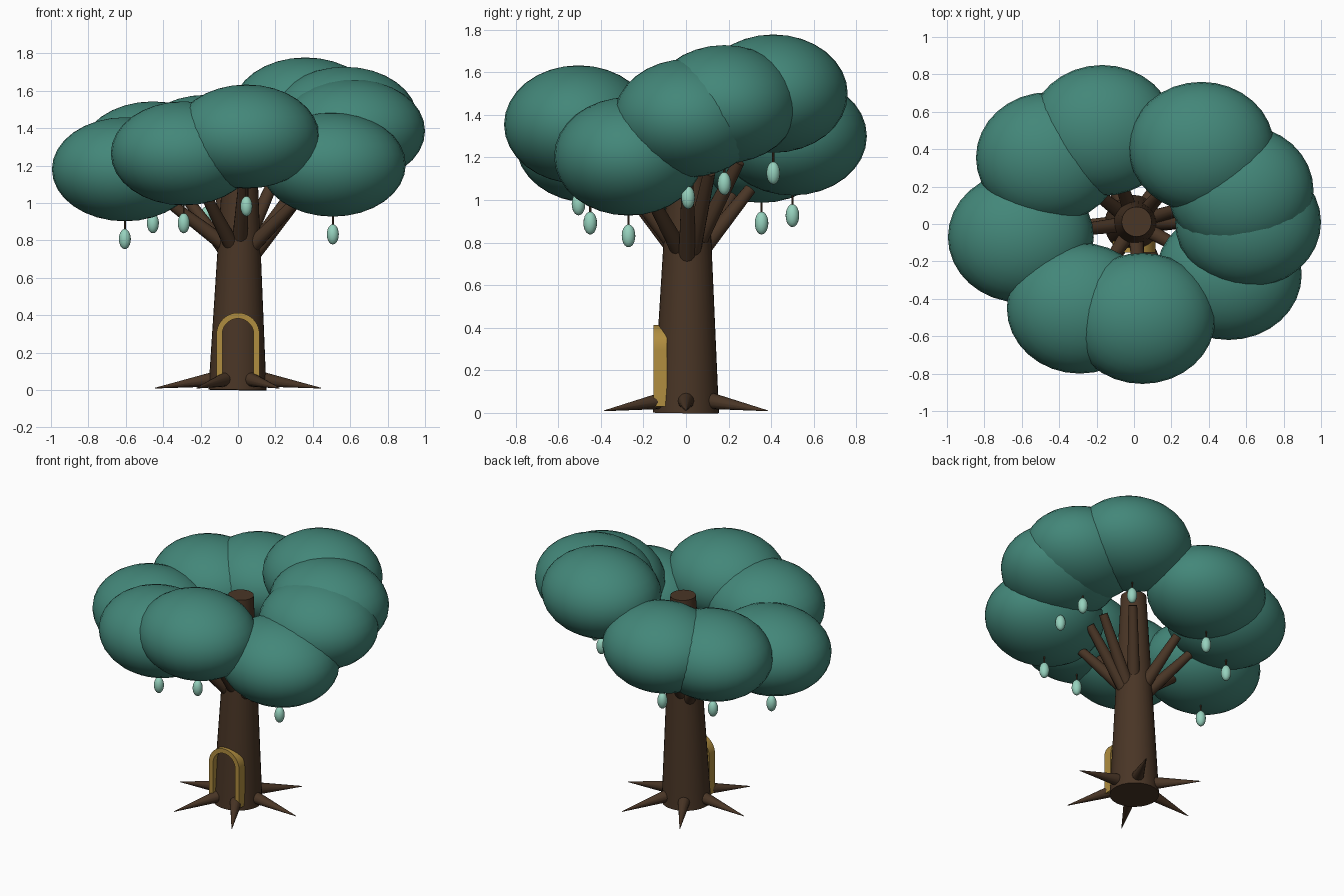
import bpy, bmesh, math
from mathutils import Vector

if "Cube" in bpy.data.objects:
    bpy.data.objects.remove(bpy.data.objects["Cube"])


def material(name, rgb):
    m = bpy.data.materials.new(name)
    m.diffuse_color = (*rgb, 1)
    m.use_nodes = True
    m.node_tree.nodes["Principled BSDF"].inputs["Base Color"].default_value = m.diffuse_color
    return m


LEAF = material("teal_leaf", (0.056, 0.242, 0.192))
BARK = material("brown_bark", (0.067, 0.036, 0.019))
GOLD = material("gold_trim", (0.434, 0.266, 0.050))
FRUIT = material("mint_fruit", (0.305, 0.640, 0.510))


def finish(obj, name, mat, smooth=True):
    obj.name = name
    obj.data.materials.append(mat)
    if smooth:
        bpy.ops.object.select_all(action='DESELECT')
        obj.select_set(True)
        bpy.context.view_layer.objects.active = obj
        bpy.ops.object.shade_smooth_by_angle(angle=math.radians(40))
    return obj


def ellipsoid(name, center, radii, mat, seg, rings):
    bpy.ops.mesh.primitive_uv_sphere_add(segments=seg, ring_count=rings, location=center)
    obj = bpy.context.object
    obj.scale = radii
    bpy.ops.object.transform_apply(location=False, rotation=False, scale=True)
    return finish(obj, name, mat)


def limb(name, start, end, r1, r2, mat, sides=16):
    """Tapered cylinder between two points."""
    a, b = Vector(start), Vector(end)
    bpy.ops.mesh.primitive_cone_add(vertices=sides, radius1=r1, radius2=r2,
                                    depth=(b - a).length, location=(a + b) / 2)
    obj = bpy.context.object
    obj.rotation_euler = (b - a).to_track_quat('Z', 'Y').to_euler()
    return finish(obj, name, mat)


# Trunk, leaning very slightly
limb("trunk", (-0.003, 0, 0), (0.014, 0.012, 1.42), 0.155, 0.08, BARK, 32)

# Roots: six pointed cones around the base
for i in range(6):
    a = i * math.pi / 3
    c, s = math.cos(a), math.sin(a)
    limb(f"root_{i}", (0.10 * c, 0.10 * s, 0.062), (0.443 * c, 0.443 * s, 0.01),
         0.043, 0.002, BARK, 12)

# Crown: leaf cluster centre and the height where its branch leaves the trunk
CROWN = [
    ((-0.605, -0.07, 1.18), 0.72),
    ((-0.455, 0.355, 1.265), 0.65),
    ((-0.17, 0.50, 1.30), 0.68),
    ((0.36, 0.41, 1.50), 0.70),
    ((0.57, 0.18, 1.45), 0.65),
    ((0.61, 0.01, 1.385), 0.63),
    ((0.507, -0.27, 1.205), 0.70),
    ((0.045, -0.505, 1.355), 0.72),
    ((-0.29, -0.45, 1.265), 0.70),
]
for i, (center, z0) in enumerate(CROWN):
    p = Vector(center)
    ellipsoid(f"leaf_cluster_{i}", p, (0.39, 0.35, 0.278), LEAF, 32, 16)
    start = Vector((0.005, 0.005, z0))
    limb(f"branch_{i}", start, start.lerp(p, 0.6), 0.045, 0.028, BARK, 14)
    # Hanging fruit on a thin stem
    limb(f"fruit_stem_{i}", p - Vector((0, 0, 0.335)), p - Vector((0, 0, 0.24)),
         0.005, 0.005, BARK, 8)
    ellipsoid(f"fruit_{i}", p - Vector((0, 0, 0.373)), (0.032, 0.032, 0.054), FRUIT, 16, 10)


# Door frame: arched band extruded in depth
def arch(r, spring, foot, steps=20):
    pts = [(r, foot)]
    pts += [(r * math.cos(math.pi * k / steps), spring + r * math.sin(math.pi * k / steps))
            for k in range(steps + 1)]
    return pts + [(-r, foot)]


bm = bmesh.new()
outer, inner = arch(0.115, 0.298, 0.03), arch(0.084, 0.298, 0.03)
rows = [[bm.verts.new((x, y, z)) for x, z in pts]
        for pts, y in ((outer, -0.152), (inner, -0.152), (inner, -0.09), (outer, -0.09))]
n = len(outer)
for j in range(4):
    r0, r1 = rows[j], rows[(j + 1) % 4]
    for k in range(n - 1):
        bm.faces.new((r0[k], r0[k + 1], r1[k + 1], r1[k]))
for k in (0, n - 1):
    bm.faces.new([r[k] for r in rows])
bmesh.ops.recalc_face_normals(bm, faces=bm.faces)
mesh = bpy.data.meshes.new("door_frame")
bm.to_mesh(mesh)
bm.free()
frame = bpy.data.objects.new("door_frame", mesh)
bpy.context.collection.objects.link(frame)
finish(frame, "door_frame", GOLD)
